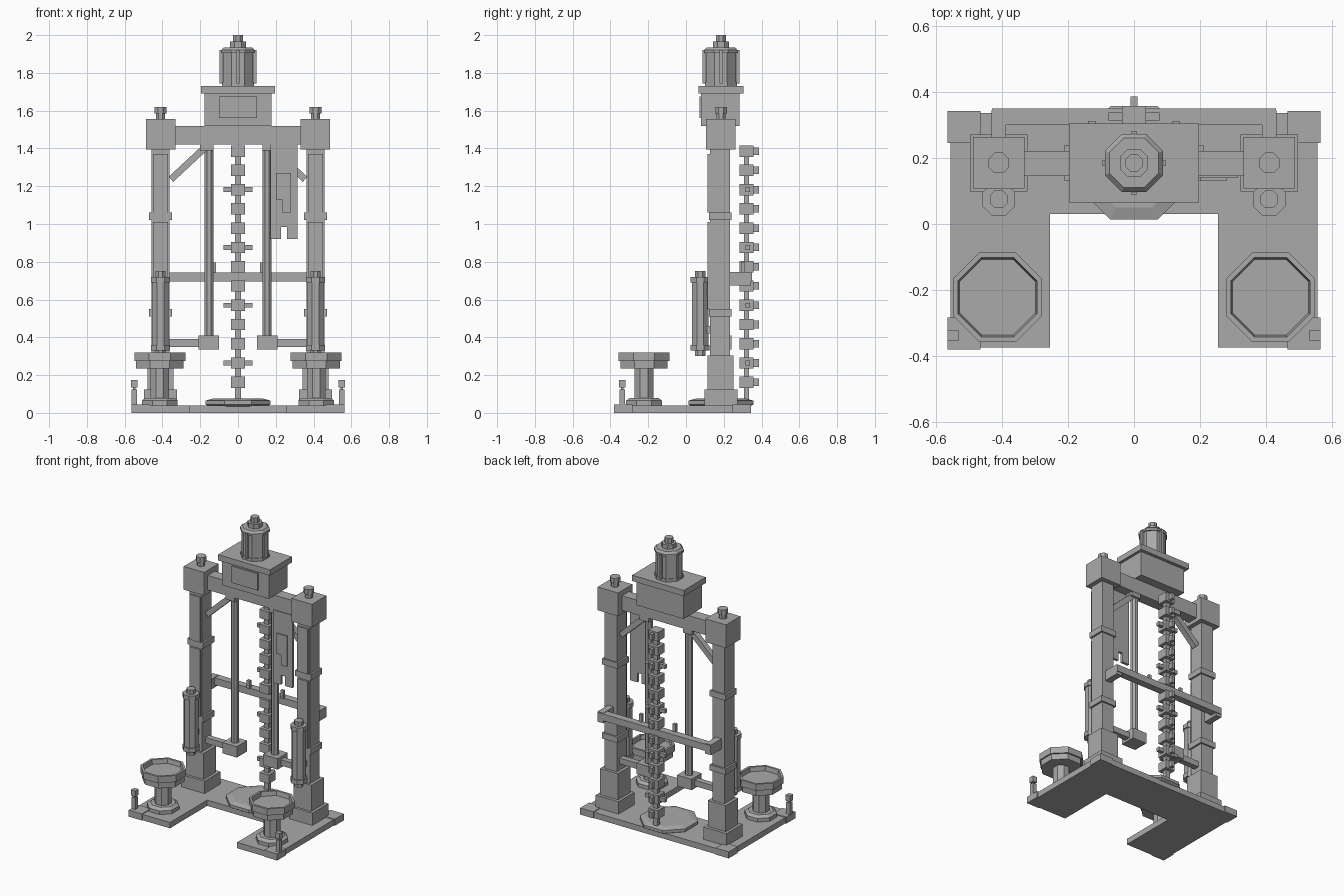
import bpy, bmesh, math
from mathutils import Matrix, Vector

if "Cube" in bpy.data.objects:
    bpy.data.objects.remove(bpy.data.objects["Cube"])

grey = bpy.data.materials.new("plain grey")
grey.use_nodes = True
grey.diffuse_color = (0.4, 0.4, 0.4, 1)
grey.node_tree.nodes["Principled BSDF"].inputs["Base Color"].default_value = grey.diffuse_color

MID = 0.185     # depth of the gantry plane
PX = 0.41       # sideways position of the pillars


def finish(name, bm):
    bmesh.ops.recalc_face_normals(bm, faces=bm.faces)
    mesh = bpy.data.meshes.new(name)
    bm.to_mesh(mesh)
    bm.free()
    mesh.materials.append(grey)
    ob = bpy.data.objects.new(name, mesh)
    bpy.context.collection.objects.link(ob)
    return ob


def box(name, x, y, z, turn=0):
    """Box from (min, max) ranges, turned about its own y axis."""
    bm = bmesh.new()
    size = [b - a for a, b in (x, y, z)]
    mid = Vector([(a + b) / 2 for a, b in (x, y, z)])
    m = Matrix.Translation(mid) @ Matrix.Rotation(turn, 4, 'Y') @ Matrix.Diagonal((*size, 1))
    bmesh.ops.create_cube(bm, size=1, matrix=m)
    return finish(name, bm)


def block(name, cx, cy, hx, hy, z0, z1):
    return box(name, (cx - hx, cx + hx), (cy - hy, cy + hy), (z0, z1))


def octagon(name, cx, cy, profile):
    """Stack of eight-sided rings; profile is (half width, z)."""
    bm = bmesh.new()
    rings = []
    for r, z in profile:
        r /= math.cos(math.pi / 8)
        angles = [(k + 0.5) * math.pi / 4 for k in range(8)]
        rings.append([bm.verts.new((cx + r * math.cos(a), cy + r * math.sin(a), z)) for a in angles])
    for low, high in zip(rings, rings[1:]):
        for k in range(8):
            n = (k + 1) % 8
            bm.faces.new((low[k], low[n], high[n], high[k]))
    bm.faces.new(rings[0])
    bm.faces.new(rings[-1])
    return finish(name, bm)


def prism(name, outline, to_3d, push):
    """Flat outline extruded along push."""
    bm = bmesh.new()
    face = bm.faces.new([bm.verts.new(to_3d(*p)) for p in outline])
    new = bmesh.ops.extrude_face_region(bm, geom=[face])["geom"]
    bmesh.ops.translate(bm, vec=push, verts=[v for v in new if isinstance(v, bmesh.types.BMVert)])
    return finish(name, bm)


# U-shaped floor plate
half = [(0.255, 0.03), (0.255, -0.375), (0.557, -0.375), (0.557, 0.337)]
prism("floor_plate", half + [(-x, y) for x, y in reversed(half)],
      lambda x, y: (x, y, 0), (0, 0, 0.04))

# Landing plate under the chain
octagon("landing_plate", 0, MID, [(0.155, 0.035), (0.172, 0.045), (0.172, 0.065), (0.135, 0.075)])

for side, s in (("left", 1), ("right", -1)):
    px = s * PX

    # Floor corner plates and marker posts
    block(f"{side}_back_corner", s * 0.515, 0.294, 0.05, 0.049, 0, 0.045)
    block(f"{side}_front_corner", s * 0.515, -0.332, 0.05, 0.049, 0, 0.045)
    block(f"{side}_post_stem", s * 0.549, -0.338, 0.014, 0.014, 0.04, 0.125)
    block(f"{side}_post_neck", s * 0.549, -0.338, 0.006, 0.006, 0.12, 0.14)
    block(f"{side}_post_head", s * 0.549, -0.338, 0.017, 0.017, 0.135, 0.175)

    # Pillar, its footing, bands, panels and cap
    block(f"{side}_footing", px, MID, 0.087, 0.087, 0.04, 0.125)
    block(f"{side}_plinth", px, MID - 0.002, 0.068, 0.068, 0.125, 0.305)
    block(f"{side}_pillar", px, MID - 0.005, 0.047, 0.052, 0.3, 1.4)
    for z in (0.53, 1.04):
        block(f"{side}_band", px, MID - 0.003, 0.06, 0.06, z - 0.02, z + 0.02)
    for z0, z1 in ((0.55, 1.01), (1.06, 1.37)):
        block(f"{side}_panel", px, 0.122, 0.04, 0.007, z0, z1)
    block(f"{side}_cap", px, MID, 0.078, 0.078, 1.395, 1.555)
    octagon(f"{side}_cap_bolt", px, MID,
            [(0.024, 1.55), (0.024, 1.585), (0.031, 1.585), (0.031, 1.62)])

    # Canister on the front of the pillar
    octagon(f"{side}_canister", px, 0.075,
            [(0.028, 0.3), (0.028, 0.33), (0.05, 0.33), (0.05, 0.36), (0.043, 0.36),
             (0.043, 0.69), (0.05, 0.69), (0.05, 0.72), (0.027, 0.72), (0.027, 0.75)])
    for z in (0.42, 0.62):
        block(f"{side}_canister_bracket", px, 0.11, 0.025, 0.025, z, z + 0.04)

    # Bowl on a pedestal
    octagon(f"{side}_bowl", px - s * 0.0 + s * 0.004, -0.222,
            [(0.095, 0.035), (0.095, 0.065), (0.075, 0.08), (0.05, 0.08), (0.05, 0.235),
             (0.125, 0.235), (0.125, 0.275), (0.135, 0.275), (0.135, 0.32),
             (0.12, 0.32), (0.115, 0.29)])

    # Guide rod, its foot and the arm to the pillar
    octagon(f"{side}_guide_rod", s * 0.153, MID, [(0.024, 0.4), (0.024, 1.43)])
    block(f"{side}_rod_foot", s * 0.155, MID, 0.055, 0.055, 0.335, 0.41)
    block(f"{side}_rod_arm", s * 0.29, MID, 0.085, 0.02, 0.35, 0.39)
    block(f"{side}_rod_mount", s * 0.165, MID, 0.035, 0.035, 1.39, 1.43)

    # Diagonal brace
    cx, cz, length = s * 0.26, 1.325, 0.26
    box(f"{side}_brace", (cx - length / 2, cx + length / 2), (MID - 0.02, MID + 0.02),
        (cz - 0.018, cz + 0.018), s * math.radians(43))

    # Rear rail fixings
    block(f"{side}_rail_bracket", px, 0.285, 0.022, 0.06, 0.675, 0.745)
    block(f"{side}_rail_peg", s * 0.128, 0.302, 0.011, 0.01, 0.74, 0.795)

# Cross members
box("top_beam", (-0.34, 0.34), (0.145, 0.222), (1.42, 1.52))
box("rear_rail", (-0.43, 0.43), (0.3, 0.35), (0.695, 0.742))

# Gearbox
box("gearbox", (-0.178, 0.178), (0.08, 0.282), (1.52, 1.695))
box("gearbox_plate", (-0.1, 0.1), (0.071, 0.082), (1.56, 1.675))
box("gearbox_lid", (-0.197, 0.197), (0.065, 0.305), (1.69, 1.73))

# Motor with cooling fins
octagon("motor", 0, MID,
        [(0.085, 1.73), (0.085, 1.75), (0.08, 1.75), (0.08, 1.905), (0.088, 1.905),
         (0.088, 1.92), (0.075, 1.935), (0.043, 1.935), (0.043, 1.965),
         (0.026, 1.965), (0.026, 2.0)])
block("motor_fin_across", 0, MID, 0.097, 0.008, 1.745, 1.92)
block("motor_fin_along", 0, MID, 0.008, 0.097, 1.745, 1.92)

# Hanging chain of blocks
CHAIN_Y = 0.32
block("chain_core", 0, CHAIN_Y, 0.016, 0.014, 0.07, 1.41)
for i in range(13):
    z = 0.162 + i * 0.102
    block("chain_block", 0, CHAIN_Y, 0.036, 0.037, z - 0.03, z + 0.03)
    block("chain_peg", 0, 0.368, 0.011, 0.018, z - 0.02, z + 0.02)
    if i % 3 == 1:
        block("chain_pin", 0, CHAIN_Y + 0.006, 0.077, 0.012, z - 0.013, z + 0.013)

# Hanging notched sheet with a raised stepped panel
sheet = [(0.172, 1.42), (0.172, 0.92), (0.228, 0.92), (0.228, 0.985),
         (0.26, 0.985), (0.26, 0.92), (0.315, 0.92), (0.315, 1.42)]
prism("hanging_sheet", sheet, lambda x, z: (x, 0.14, z), (0, 0.018, 0))
step = [(0.2, 1.27), (0.2, 1.13), (0.235, 1.13), (0.235, 1.06), (0.28, 1.06), (0.28, 1.27)]
prism("sheet_panel", step, lambda x, z: (x, 0.13, z), (0, 0.012, 0))
